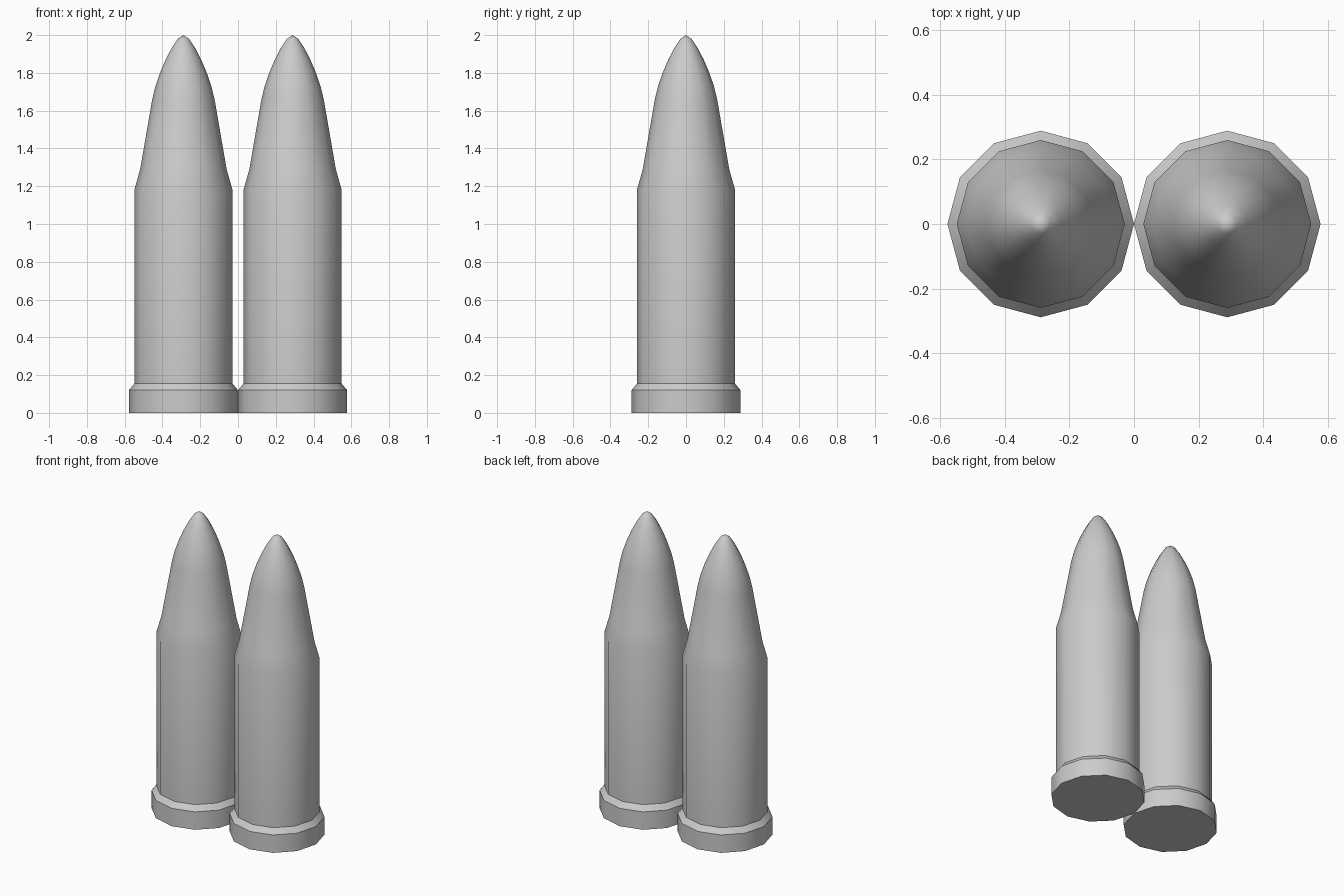
import bpy, bmesh, math

if "Cube" in bpy.data.objects:
    bpy.data.objects.remove(bpy.data.objects["Cube"])

SIDES = 12
OFFSET = 0.289
# (radius, height) outline: rim, case, shoulder, rounded nose
PROFILE = [(0.289, 0), (0.289, 0.12), (0.26, 0.155), (0.26, 1.18), (0.229, 1.29),
           (0.165, 1.66), (0.148, 1.73), (0.122, 1.805), (0.094, 1.87),
           (0.063, 1.93), (0.03, 1.98)]
TIP = 2.0


def make_cartridge(name, x):
    bm = bmesh.new()
    rings = []
    for r, z in PROFILE:
        rings.append([bm.verts.new((r * math.cos(2 * math.pi * i / SIDES),
                                    r * math.sin(2 * math.pi * i / SIDES), z))
                      for i in range(SIDES)])
    # walls between rings
    for a, b in zip(rings, rings[1:]):
        for i in range(SIDES):
            j = (i + 1) % SIDES
            bm.faces.new((a[i], a[j], b[j], b[i]))
    # flat base and pointed tip
    bm.faces.new(rings[0][::-1])
    tip = bm.verts.new((0, 0, TIP))
    for i in range(SIDES):
        bm.faces.new((rings[-1][i], rings[-1][(i + 1) % SIDES], tip))
    mesh = bpy.data.meshes.new(name)
    bm.to_mesh(mesh)
    bm.free()
    obj = bpy.data.objects.new(name, mesh)
    obj.location.x = x
    bpy.context.collection.objects.link(obj)
    # smooth sides, crisp rim edges
    bpy.ops.object.select_all(action='DESELECT')
    obj.select_set(True)
    bpy.context.view_layer.objects.active = obj
    bpy.ops.object.shade_smooth_by_angle(angle=math.radians(34))


make_cartridge("left_cartridge", -OFFSET)
make_cartridge("right_cartridge", OFFSET)
